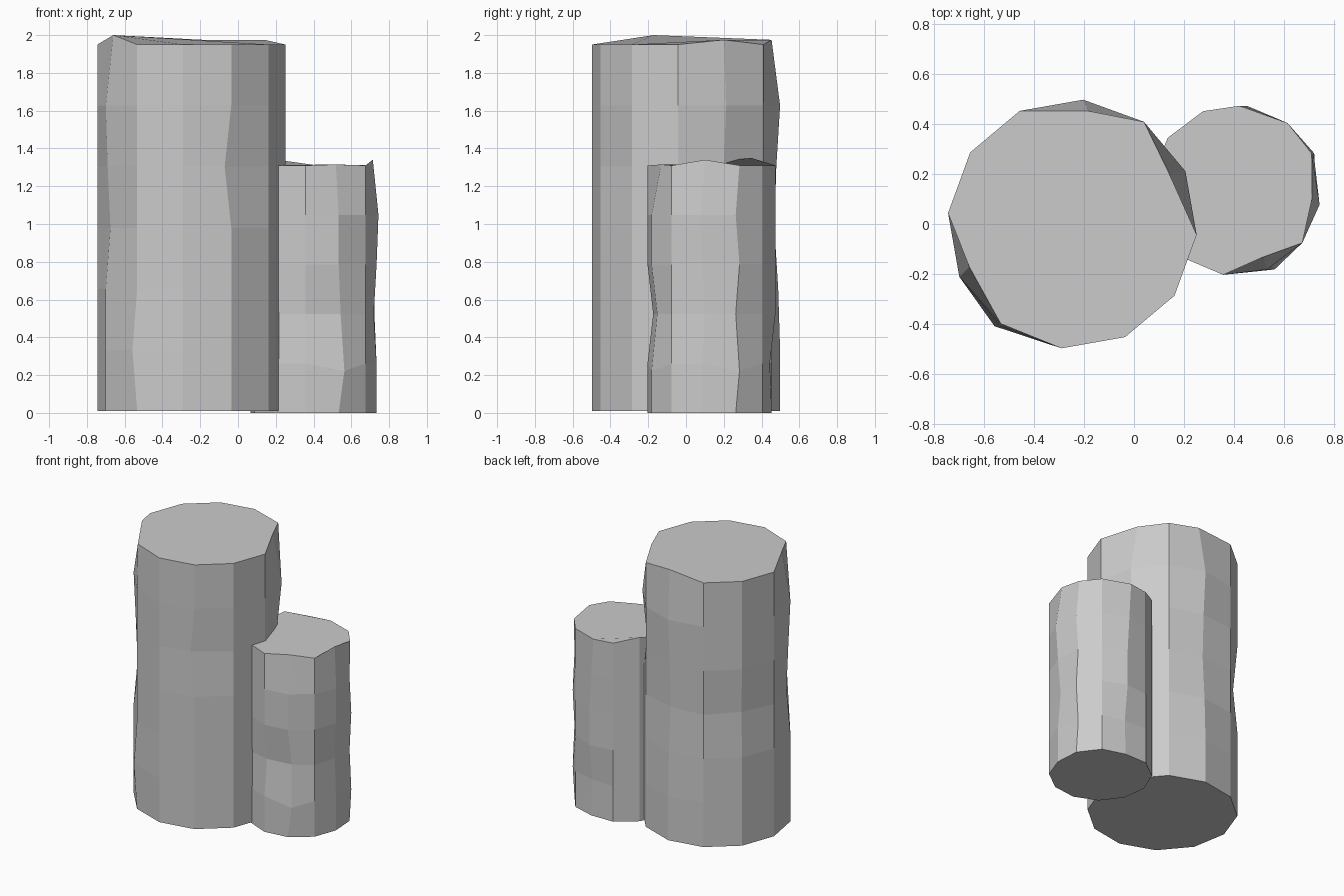
import bpy, bmesh
from math import sin, cos, radians

if "Cube" in bpy.data.objects:
    bpy.data.objects.remove(bpy.data.objects["Cube"])


def rock_column(name, centre, radius, start, z0, z1, rings, dents):
    """12-sided column; dents maps (ring, side) to an offset of that corner."""
    bm = bmesh.new()
    grid = []
    for r in range(rings + 1):
        row = []
        for k in range(12):
            a = radians(start + 30 * k)
            dx, dy, dz = dents.get((r, k), (0, 0, 0))
            row.append(bm.verts.new((centre[0] + radius * cos(a) + dx,
                                     centre[1] + radius * sin(a) + dy,
                                     z0 + (z1 - z0) * r / rings + dz)))
        grid.append(row)
    for low, high in zip(grid, grid[1:]):
        for k in range(12):
            n = (k + 1) % 12
            bm.faces.new((low[k], low[n], high[n], high[k]))
    bm.faces.new(grid[0][::-1])
    bm.faces.new(grid[-1])
    bmesh.ops.recalc_face_normals(bm, faces=bm.faces)
    mesh = bpy.data.meshes.new(name)
    bm.to_mesh(mesh)
    bm.free()
    obj = bpy.data.objects.new(name, mesh)
    bpy.context.collection.objects.link(obj)
    return obj


# Tall column, with a few corners pushed in or raised
rock_column("tall_column", (-0.247, 0), 0.5, -5, 0.01, 1.95, 6, {
    (6, 1): (-0.065, -0.01, 0.025), (6, 3): (0.02, -0.045, 0.025),
    (6, 7): (0.04, 0.04, 0.05), (6, 8): (0, 0.01, 0),
    (4, 10): (-0.035, 0, 0), (1, 8): (-0.025, 0, 0),
    (4, 3): (0, -0.02, 0), (3, 3): (0, -0.03, 0), (2, 3): (0, -0.01, 0),
    (3, 7): (0.025, 0.01, 0), (4, 7): (0.01, 0.01, 0),
    (4, 1): (-0.03, -0.01, 0), (3, 5): (0.02, -0.02, 0),
})

# Short column overlapping its side
rock_column("short_column", (0.405, 0.135), 0.342, -8, 0, 1.31, 5, {
    (5, 0): (-0.03, 0.015, 0.03), (5, 1): (-0.01, 0.02, 0),
    (5, 5): (0, 0, 0.04), (5, 10): (-0.015, 0.05, 0.005),
    (5, 3): (-0.03, 0, 0), (4, 3): (-0.015, 0, 0),
    (4, 0): (0, -0.01, 0), (3, 0): (-0.01, 0, 0), (2, 0): (-0.025, 0.01, 0),
    (1, 0): (-0.01, 0, 0), (0, 0): (-0.01, 0, 0),
    (1, 1): (0, 0.02, -0.04), (3, 1): (0, 0.02, 0),
    (1, 10): (0.03, 0, -0.04), (2, 10): (0.01, 0.03, 0),
    (2, 9): (0, 0.03, 0), (0, 3): (0, -0.02, 0), (1, 3): (0, -0.03, 0),
})
